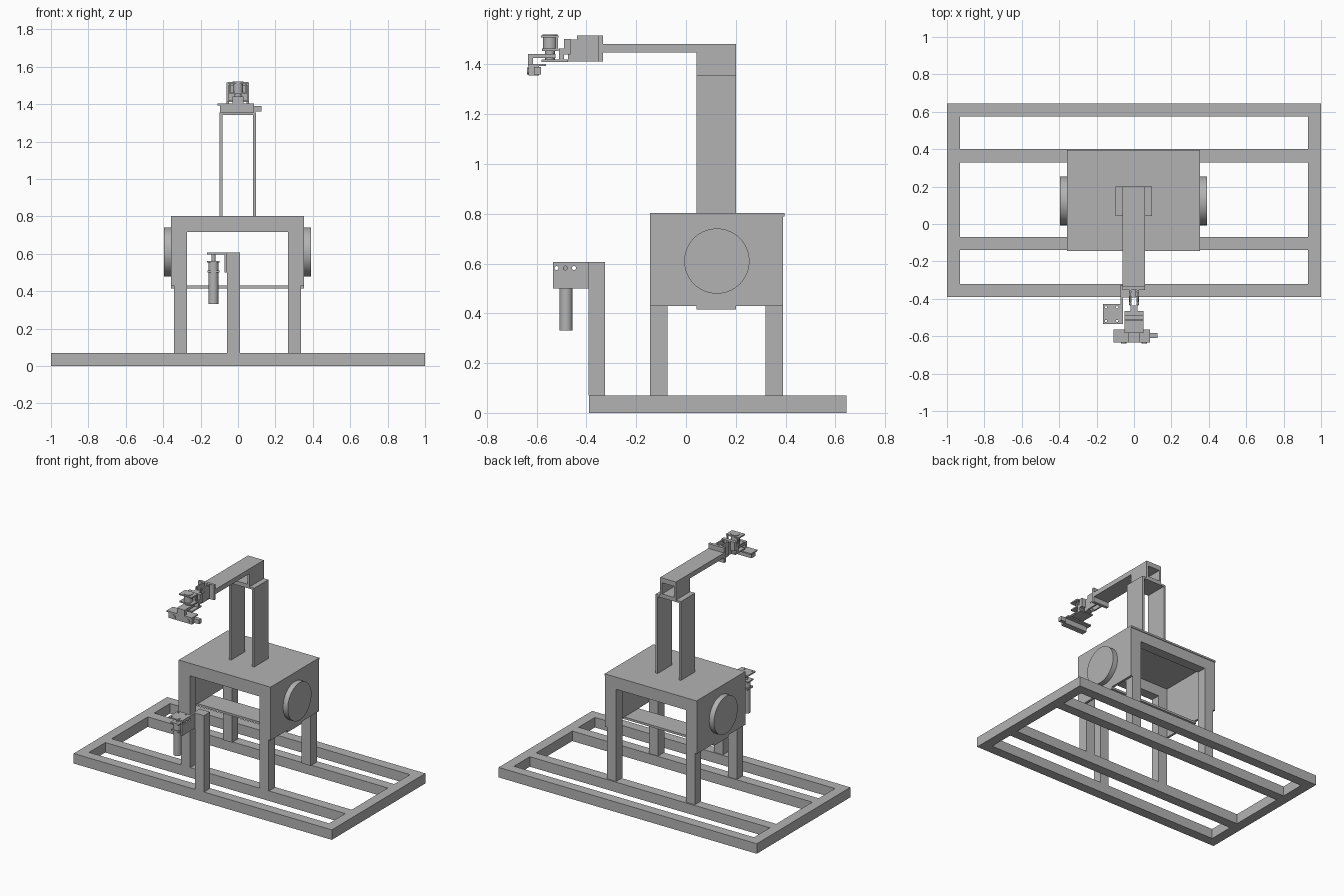
import bpy
from math import pi

cube = bpy.data.objects.get("Cube")
if cube:
    bpy.data.objects.remove(cube, do_unlink=True)

grey = bpy.data.materials.new("plain_grey")
grey.use_nodes = True
GREY = (0.45, 0.45, 0.45, 1)
grey.diffuse_color = GREY
grey.node_tree.nodes["Principled BSDF"].inputs["Base Color"].default_value = GREY


def box(name, x, y, z):
    """Box from its (low, high) range on each axis."""
    ranges = (x, y, z)
    bpy.ops.mesh.primitive_cube_add(size=1, location=[(a + b) / 2 for a, b in ranges])
    ob = bpy.context.object
    ob.scale = [b - a for a, b in ranges]
    bpy.ops.object.transform_apply(location=False, rotation=False, scale=True)
    ob.name = name
    ob.data.materials.append(grey)
    return ob


def cylinder(name, centre, radius, length, axis="z", sides=40):
    turn = {"x": (0, pi / 2, 0), "y": (pi / 2, 0, 0), "z": (0, 0, 0)}[axis]
    bpy.ops.mesh.primitive_cylinder_add(vertices=sides, radius=radius, depth=length,
                                        location=centre, rotation=turn)
    ob = bpy.context.object
    ob.name = name
    ob.data.materials.append(grey)
    bpy.ops.object.shade_smooth_by_angle()
    return ob


def drill(target, centre, radius, axis):
    """Cut a round hole through a thin plate."""
    cutter = cylinder("hole_cutter", centre, radius, 0.06, axis, 20)
    cutter.hide_render = True
    cutter.hide_set(True)
    cut = target.modifiers.new("hole", "BOOLEAN")
    cut.object = cutter
    cut.solver = "EXACT"


# Base frame
for i, y in enumerate((-0.39, -0.14, 0.33, 0.575)):
    box(f"base_rail_{i}", (-0.93, 0.93), (y, y + 0.07), (0, 0.07))
for side, x in (("right", -1), ("left", 0.93)):
    box(f"base_end_{side}", (x, x + 0.07), (-0.39, 0.645), (0, 0.07))

# Legs and cross beams of the stand
for end, y in (("front", -0.145), ("back", 0.32)):
    for side, x in (("right", -0.342), ("left", 0.268)):
        box(f"{end}_leg_{side}", (x, x + 0.07), (y, y + 0.07), (0.07, 0.79))
    box(f"{end}_beam", (-0.272, 0.268), (y, y + 0.07), (0.715, 0.79))

# Housing panels, shelf and side discs
box("top_panel", (-0.358, 0.354), (-0.145, 0.395), (0.79, 0.803))
box("lower_shelf", (-0.358, 0.354), (0.042, 0.2), (0.415, 0.43))
for side, x, disc_x in (("right", -0.358, -0.377), ("left", 0.338, 0.372)):
    box(f"side_panel_{side}", (x, x + 0.016), (-0.145, 0.39), (0.43, 0.79))
    cylinder(f"side_disc_{side}", (disc_x, 0.124, 0.61), 0.131, 0.037, "x", 64)

# Mast made of two plates with a cap
for side, x in (("right", -0.1), ("left", 0.08)):
    box(f"mast_plate_{side}", (x, x + 0.016), (0.042, 0.2), (0.803, 1.342))
box("mast_cap", (-0.1, 0.096), (0.042, 0.2), (1.342, 1.355))

# Arm on an open box foot
box("arm", (-0.062, 0.06), (-0.335, 0.2), (1.448, 1.482))
box("arm_foot_floor", (-0.062, 0.06), (0.042, 0.2), (1.355, 1.37))
for side, x in (("right", -0.062), ("left", 0.045)):
    box(f"arm_foot_wall_{side}", (x, x + 0.015), (0.042, 0.2), (1.37, 1.448))

# Wrist bracket with bearing
box("wrist_plate", (-0.062, 0.06), (-0.352, -0.333), (1.412, 1.516))
for side, x in (("right", -0.025), ("left", 0.015)):
    cheek = box(f"wrist_cheek_{side}", (x, x + 0.01), (-0.437, -0.352), (1.412, 1.516))
    drill(cheek, (x + 0.005, -0.402, 1.465), 0.012, "x")
    cylinder(f"wrist_bearing_{side}", (x + 0.005, -0.402, 1.465), 0.018, 0.014, "x", 24)
    for y in (-0.427, -0.362):
        for z in (1.421, 1.507):
            cylinder(f"wrist_screw_{side}", (x + 0.005, y, z), 0.005, 0.014, "x", 10)

# Tilt motor block and its carrier
box("tilt_block", (-0.02, 0.02), (-0.475, -0.437), (1.412, 1.5))
box("tilt_plate", (-0.05, 0.05), (-0.49, -0.465), (1.44, 1.502))
box("carrier_back", (-0.05, 0.05), (-0.51, -0.49), (1.415, 1.465))
box("carrier_floor", (-0.05, 0.05), (-0.58, -0.475), (1.41, 1.419))

# Pan motor
PAN = (0, -0.547)
cylinder("pan_motor", (*PAN, 1.485), 0.028, 0.05)
box("pan_top_plate", (-0.05, 0.05), (-0.582, -0.513), (1.508, 1.517))
box("pan_lower_plate", (-0.05, 0.05), (-0.578, -0.513), (1.455, 1.464))
cylinder("pan_cap", (*PAN, 1.518), 0.03, 0.006)
cylinder("pan_hub", (*PAN, 1.434), 0.02, 0.045)
for x in (-0.045, 0.038):
    box("pan_post", (x, x + 0.007), (-0.525, -0.515), (1.464, 1.508))
box("pan_link", (-0.03, 0.03), (-0.634, -0.525), (1.426, 1.442))
box("sensor_hanger", (-0.03, 0.03), (-0.634, -0.615), (1.402, 1.426))

# Sensor bar
box("sensor_plate", (-0.11, 0.085), (-0.634, -0.563), (1.393, 1.402))
box("sensor_bar", (-0.095, 0.085), (-0.632, -0.59), (1.355, 1.393))
box("sensor_plug", (0.085, 0.126), (-0.61, -0.583), (1.36, 1.39))
for x in (-0.055, 0.055):
    cylinder("sensor_lens", (x, -0.632, 1.373), 0.014, 0.012, "y", 24)

# Front post with motor mount
box("front_post", (-0.058, 0.01), (-0.392, -0.325), (0.07, 0.606))
mount = box("mount_side_plate", (-0.071, -0.058), (-0.535, -0.325), (0.5, 0.606))
for y in (-0.52, -0.485, -0.45):
    drill(mount, (-0.064, y, 0.582), 0.008, "x")
top = box("mount_top_plate", (-0.165, -0.071), (-0.535, -0.428), (0.597, 0.606))
for x in (-0.15, -0.09):
    for y in (-0.518, -0.445):
        drill(top, (x, y, 0.6), 0.006, "z")

# Hanging motor with its gear housing
MOTOR = (-0.131, -0.482)
box("gear_plate_upper", (-0.165, -0.1), (-0.512, -0.452), (0.552, 0.561))
cylinder("gear_housing", (*MOTOR, 0.532), 0.027, 0.042)
box("gear_plate_lower", (-0.162, -0.1), (-0.512, -0.452), (0.5, 0.511))
cylinder("motor_shaft", (*MOTOR, 0.579), 0.01, 0.04, "z", 20)
cylinder("motor_body", (*MOTOR, 0.416), 0.026, 0.17)
